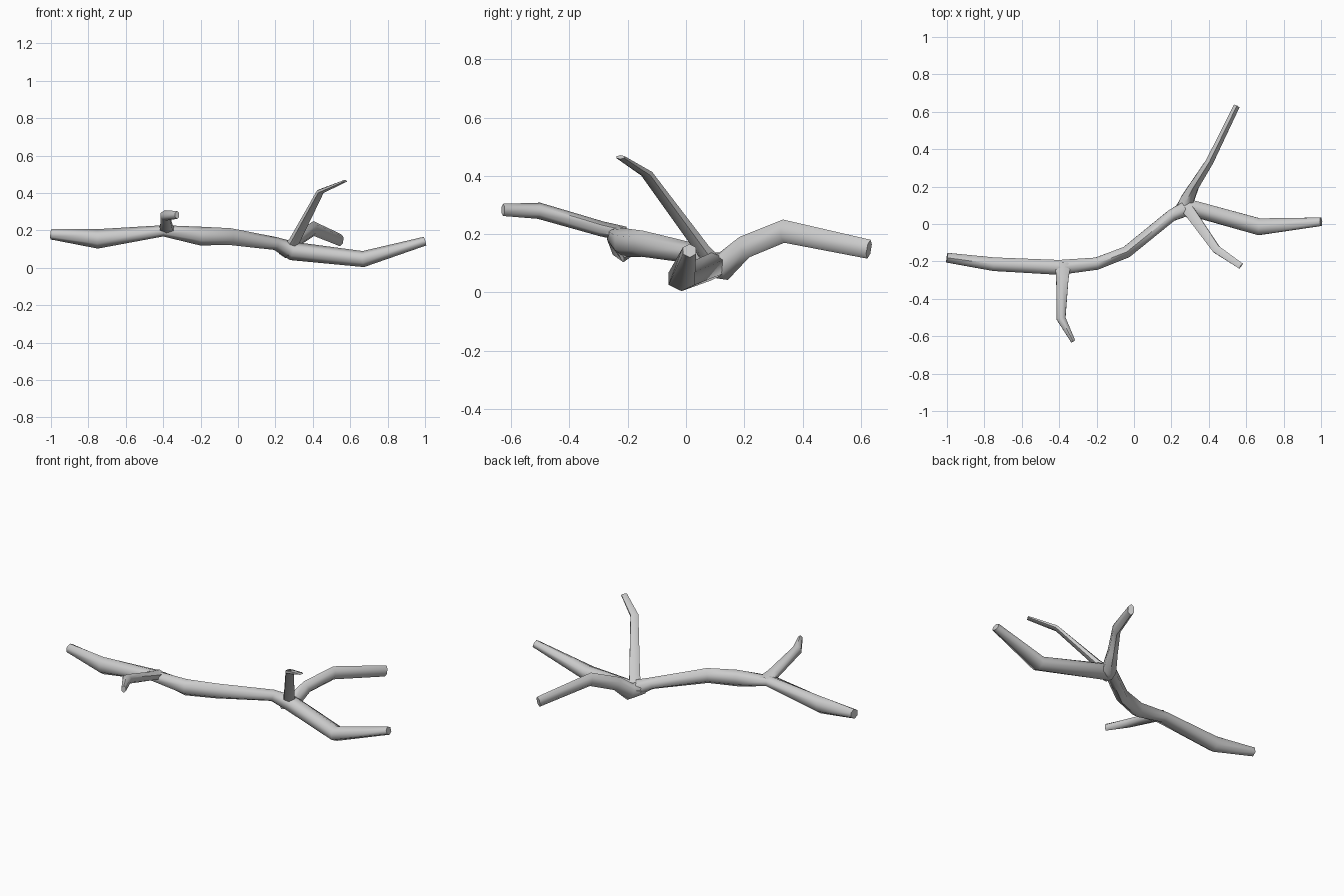
import bpy, bmesh, math
from mathutils import Vector

cube = bpy.data.objects.get("Cube")
if cube:
    bpy.data.objects.remove(cube, do_unlink=True)

bark = bpy.data.materials.new("grey bark")
bark.use_nodes = True
GREY = (0.6, 0.6, 0.6, 1)
bark.diffuse_color = GREY
bark.node_tree.nodes["Principled BSDF"].inputs["Base Color"].default_value = GREY

SIDES = 6


def limb(name, stations, cap_start=False):
    """Six-sided tube; each station is (x, y, z, half width, half height)."""
    bm = bmesh.new()
    pts = [Vector(s[:3]) for s in stations]
    rings = []
    for i, s in enumerate(stations):
        before = (pts[i] - pts[max(i - 1, 0)]).normalized()
        after = (pts[min(i + 1, len(pts) - 1)] - pts[i]).normalized()
        along = (before + after).normalized()
        side = along.cross(Vector((0, 0, 1))).normalized()
        up = side.cross(along)
        ring = []
        for k in range(SIDES):
            a = math.tau * k / SIDES + math.pi / 2
            ring.append(bm.verts.new(pts[i] + side * s[3] * math.cos(a) + up * s[4] * math.sin(a)))
        rings.append(ring)
    for lo, hi in zip(rings, rings[1:]):
        for k in range(SIDES):
            n = (k + 1) % SIDES
            bm.faces.new((lo[k], lo[n], hi[n], hi[k]))
    bm.faces.new(rings[-1])
    if cap_start:
        bm.faces.new(rings[0][::-1])
    bmesh.ops.recalc_face_normals(bm, faces=bm.faces[:])
    mesh = bpy.data.meshes.new(name)
    bm.to_mesh(mesh)
    bm.free()
    mesh.materials.append(bark)
    obj = bpy.data.objects.new(name, mesh)
    bpy.context.collection.objects.link(obj)
    bpy.ops.object.select_all(action='DESELECT')
    obj.select_set(True)
    bpy.context.view_layer.objects.active = obj
    bpy.ops.object.shade_smooth_by_angle(angle=math.radians(65))


# Main stem, running on into the low limb
limb("main_stem", [
    (-1.0, -0.18, 0.18, 0.03, 0.028),
    (-0.75, -0.215, 0.155, 0.042, 0.052),
    (-0.4, -0.232, 0.198, 0.046, 0.03),
    (-0.2, -0.212, 0.17, 0.038, 0.05),
    (-0.04, -0.15, 0.167, 0.036, 0.045),
    (0.2, 0.045, 0.13, 0.036, 0.035),
    (0.29, 0.09, 0.09, 0.05, 0.05),
    (0.67, -0.015, 0.047, 0.052, 0.043),
    (1.0, 0.012, 0.143, 0.026, 0.024),
], cap_start=True)

# Limb reaching back
limb("back_branch", [
    (0.25, 0.06, 0.095, 0.04, 0.04),
    (0.285, 0.13, 0.09, 0.042, 0.05),
    (0.32, 0.2, 0.155, 0.03, 0.04),
    (0.405, 0.335, 0.21, 0.024, 0.04),
    (0.548, 0.628, 0.148, 0.019, 0.033),
])

# Thin twig rising forward
limb("rising_twig", [
    (0.26, 0.11, 0.08, 0.04, 0.036),
    (0.305, 0.055, 0.15, 0.034, 0.022),
    (0.44, -0.135, 0.407, 0.025, 0.015),
    (0.572, -0.225, 0.464, 0.019, 0.007),
])

# Short bent twig at the front
limb("front_twig", [
    (-0.38, -0.21, 0.2, 0.05, 0.026),
    (-0.383, -0.29, 0.218, 0.038, 0.026),
    (-0.39, -0.505, 0.28, 0.028, 0.028),
    (-0.325, -0.628, 0.283, 0.014, 0.021),
])
